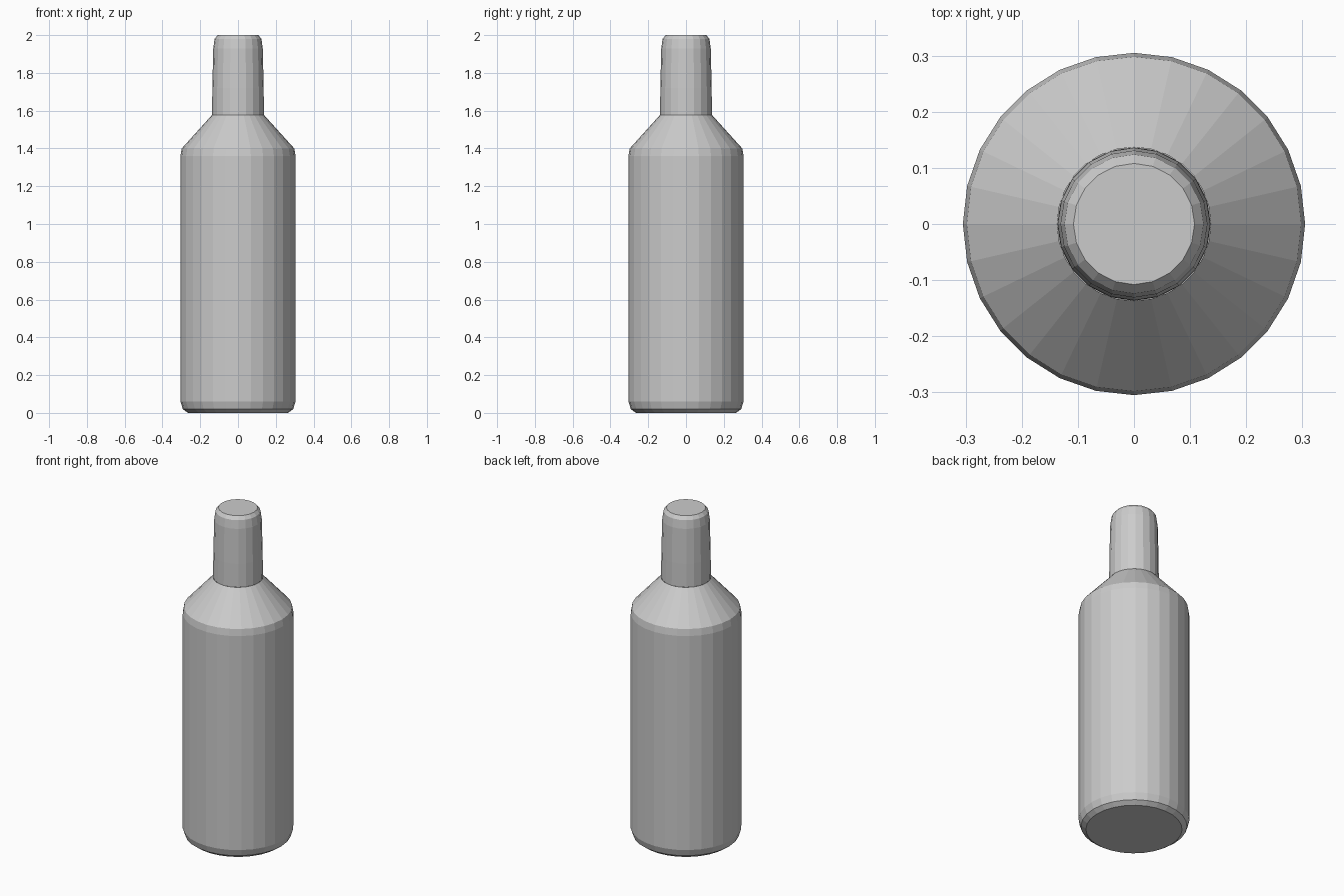
import bpy, bmesh
from math import cos, sin, tau

if "Cube" in bpy.data.objects:
    bpy.data.objects.remove(bpy.data.objects["Cube"])


def lathe(name, profile, sides, cap_bottom=False, cap_top=False):
    """Revolve (radius, height) points around z into a faceted shell."""
    bm = bmesh.new()
    rings = [[bm.verts.new((r * cos(tau * i / sides), r * sin(tau * i / sides), z))
              for i in range(sides)] for r, z in profile]
    for low, high in zip(rings, rings[1:]):
        for i in range(sides):
            j = (i + 1) % sides
            bm.faces.new((low[i], low[j], high[j], high[i]))
    if cap_bottom:
        bm.faces.new(rings[0][::-1])
    if cap_top:
        bm.faces.new(rings[-1])
    mesh = bpy.data.meshes.new(name)
    bm.to_mesh(mesh)
    bm.free()
    obj = bpy.data.objects.new(name, mesh)
    bpy.context.collection.objects.link(obj)
    return obj


# Body: chamfered base, straight wall, conical shoulder
lathe("bottle_body",
      [(0.265, 0.0), (0.292, 0.02), (0.305, 0.06), (0.305, 1.36),
       (0.298, 1.40), (0.137, 1.578)],
      28, cap_bottom=True)

# Neck: slightly tapered sleeve with a rounded closed top
lathe("bottle_neck",
      [(0.137, 1.578), (0.136, 1.72), (0.131, 1.93), (0.124, 1.98), (0.108, 2.0)],
      20, cap_top=True)
